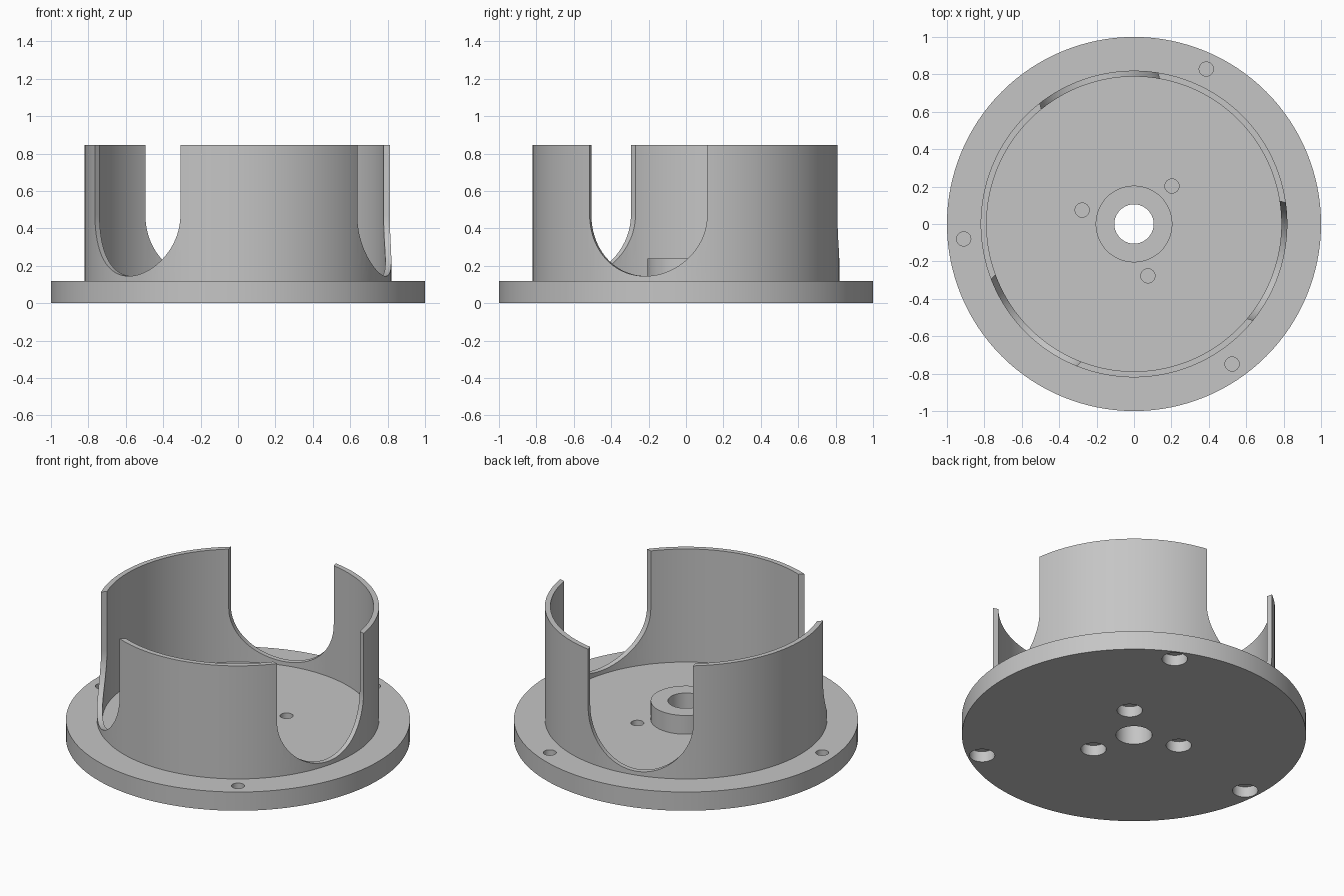
import bpy
import bmesh
import math
from mathutils import Matrix, Vector

cube = bpy.data.objects.get("Cube")
if cube:
    bpy.data.objects.remove(cube, do_unlink=True)

grey = bpy.data.materials.new("plain grey")
grey.use_nodes = True
colour = (0.56, 0.56, 0.56, 1)
grey.diffuse_color = colour
grey.node_tree.nodes["Principled BSDF"].inputs["Base Color"].default_value = colour

SEGMENTS = 128


def make_object(name, bm):
    bmesh.ops.recalc_face_normals(bm, faces=bm.faces)
    mesh = bpy.data.meshes.new(name)
    bm.to_mesh(mesh)
    bm.free()
    mesh.materials.append(grey)
    obj = bpy.data.objects.new(name, mesh)
    bpy.context.collection.objects.link(obj)
    return obj


def lathe(name, profile):
    """Turn a closed (radius, height) profile around the z axis."""
    bm = bmesh.new()
    rings = []
    for i in range(SEGMENTS):
        a = math.tau * i / SEGMENTS
        rings.append([bm.verts.new((r * math.cos(a), r * math.sin(a), z))
                      for r, z in profile])
    n = len(profile)
    for i in range(SEGMENTS):
        here, there = rings[i], rings[(i + 1) % SEGMENTS]
        for j in range(n):
            k = (j + 1) % n
            bm.faces.new((here[j], there[j], there[k], here[k]))
    return make_object(name, bm)


def add_hole(bm, distance, degrees, radius, low, high):
    a = math.radians(degrees)
    centre = (distance * math.cos(a), distance * math.sin(a), (low + high) / 2)
    bmesh.ops.create_cone(bm, cap_ends=True, segments=32, radius1=radius,
                          radius2=radius, depth=high - low,
                          matrix=Matrix.Translation(centre))


def add_slot(bm, degrees, half_width, centre_z):
    """Round-bottomed, open-topped slot pushed outward through the wall."""
    outline = [(half_width, 1)]
    for i in range(49):
        a = -math.pi * i / 48
        outline.append((half_width * math.cos(a),
                        centre_z + half_width * math.sin(a)))
    outline.append((-half_width, 1))
    turn = Matrix.Rotation(math.radians(degrees), 3, 'Z')
    face = bm.faces.new([bm.verts.new(turn @ Vector((0.5, t, z)))
                         for t, z in outline])
    result = bmesh.ops.extrude_face_region(bm, geom=[face], use_keep_orig=True)
    moved = [g for g in result["geom"] if isinstance(g, bmesh.types.BMVert)]
    bmesh.ops.translate(bm, verts=moved, vec=turn @ Vector((0.5, 0, 0)))


def cut(obj, bm):
    cutter = make_object("cutter", bm)
    cutter.hide_render = True
    mod = obj.modifiers.new("cut", 'BOOLEAN')
    mod.operation = 'DIFFERENCE'
    mod.solver = 'EXACT'
    mod.object = cutter
    bpy.context.view_layer.objects.active = obj
    bpy.ops.object.modifier_apply(modifier=mod.name)
    bpy.data.objects.remove(cutter, do_unlink=True)


# Flanged base plate with a raised, bored hub
base = lathe("base_plate", [(0.105, 0), (1, 0), (1, 0.12), (0.205, 0.12),
                            (0.205, 0.24), (0.105, 0.24)])

# Screw holes: narrow from above, wide recesses from below, thin web between
holes = bmesh.new()
for distance, start in ((0.914, 65), (0.287, 45)):
    for i in range(3):
        angle = start + 120 * i
        add_hole(holes, distance, angle, 0.038, 0.078, 0.2)
        add_hole(holes, distance, angle, 0.074, -0.1, 0.068)
cut(base, holes)

# Thin cylindrical wall with three U-shaped slots
wall = lathe("slotted_wall", [(0.788, 0.11), (0.82, 0.11),
                              (0.82, 0.845), (0.788, 0.845)])
slots = bmesh.new()
for i in range(3):
    add_slot(slots, 104.5 + 120 * i, 0.326, 0.471)
cut(wall, slots)

# Smooth curved surfaces with sharp edges kept
bpy.ops.object.select_all(action='DESELECT')
for obj in (base, wall):
    obj.select_set(True)
bpy.context.view_layer.objects.active = base
bpy.ops.object.shade_smooth_by_angle(angle=math.radians(30))
